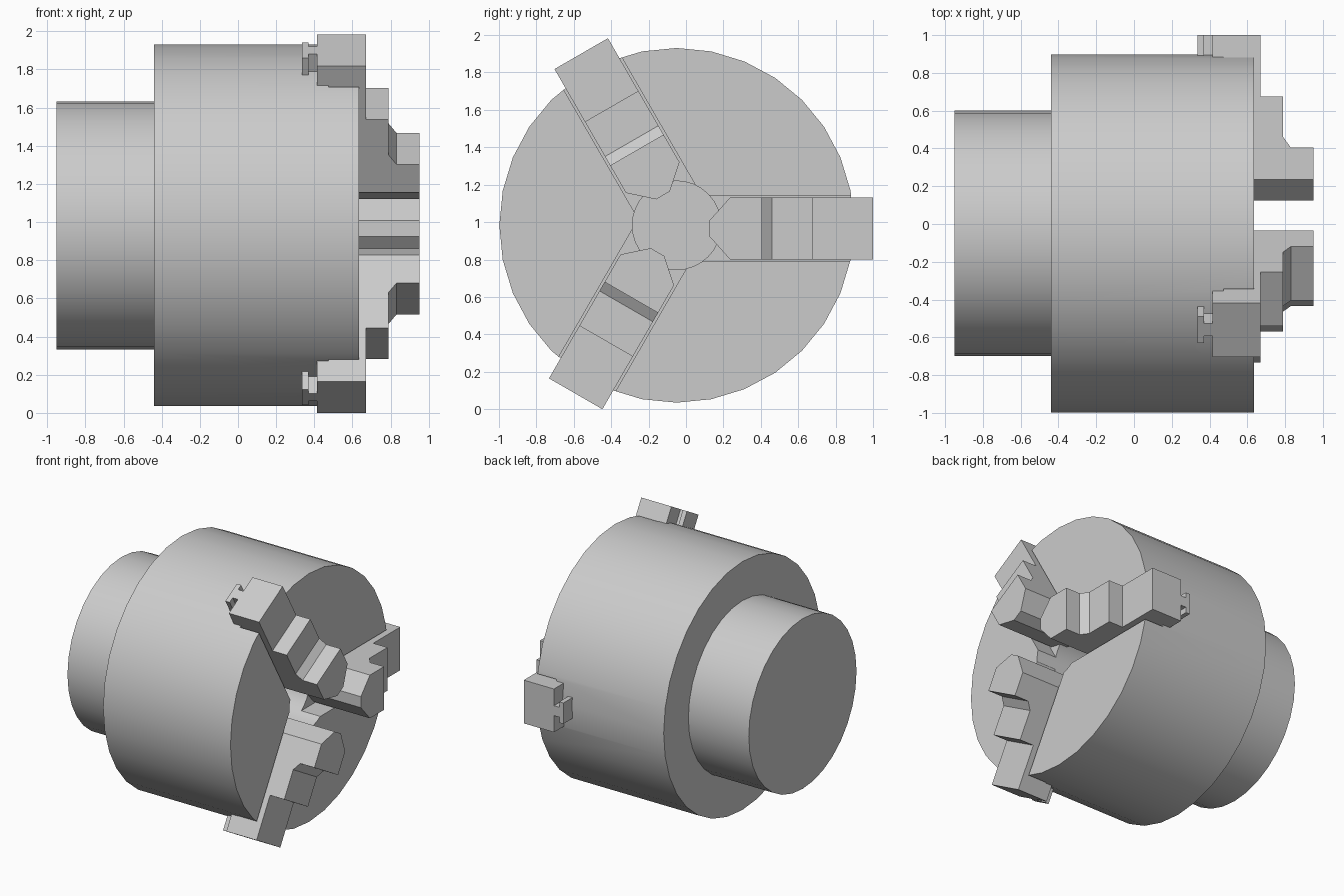
import bpy, bmesh
from math import pi, radians
from mathutils import Matrix, Vector

if "Cube" in bpy.data.objects:
    bpy.data.objects.remove(bpy.data.objects["Cube"])

CY, CZ = -0.05, 0.983      # spindle axis position
SHIFT = -0.017             # sideways offset of each jaw from the axis
HALF = 0.165               # half width of a jaw


def cylinder(name, x0, x1, radius):
    bpy.ops.mesh.primitive_cylinder_add(
        vertices=32, radius=radius, depth=x1 - x0,
        location=((x0 + x1) / 2, CY, CZ), rotation=(0, pi / 2, 0))
    ob = bpy.context.object
    ob.name = name
    return ob


def add_box(bm, x, r, t):
    """Box spanning (min, max) ranges along x, radius and tangent."""
    size = Vector((x[1] - x[0], r[1] - r[0], t[1] - t[0]))
    mid = Vector((sum(x) / 2, sum(r) / 2, sum(t) / 2))
    bmesh.ops.create_cube(bm, size=1, matrix=Matrix.Translation(mid) @ Matrix.Diagonal(size.to_4d()))


def finish(bm, name, angle):
    """Turn a bmesh built around the axis into an object at the given clock angle."""
    bmesh.ops.recalc_face_normals(bm, faces=bm.faces)
    mesh = bpy.data.meshes.new(name)
    bm.to_mesh(mesh)
    bm.free()
    ob = bpy.data.objects.new(name, mesh)
    bpy.context.collection.objects.link(ob)
    ob.location = (0, CY, CZ)
    ob.rotation_euler = (angle, 0, 0)
    return ob


def cut(target, cutter):
    mod = target.modifiers.new("cut", 'BOOLEAN')
    mod.operation = 'DIFFERENCE'
    mod.solver = 'EXACT'
    mod.object = cutter
    bpy.context.view_layer.objects.active = target
    bpy.ops.object.modifier_apply(modifier=mod.name)
    bpy.data.objects.remove(cutter)


def make_jaw(name, angle):
    # Stepped side profile as (radius, x)
    profile = [(1.05, 0.415), (1.05, 0.67), (0.725, 0.67), (0.725, 0.79),
               (0.51, 0.79), (0.455, 0.83), (0.455, 0.95), (0.175, 0.95),
               (0.175, 0.415)]
    bm = bmesh.new()
    face = bm.faces.new([bm.verts.new((x, r, SHIFT - HALF)) for r, x in profile])
    ext = bmesh.ops.extrude_face_region(bm, geom=[face])
    verts = [v for v in ext["geom"] if isinstance(v, bmesh.types.BMVert)]
    bmesh.ops.translate(bm, verts=verts, vec=(0, 0, 2 * HALF))
    # Bevelled gripping tip
    for side in (-1, 1):
        res = bmesh.ops.bisect_plane(
            bm, geom=bm.verts[:] + bm.edges[:] + bm.faces[:],
            plane_co=(0, 0.285, SHIFT + side * HALF),
            plane_no=(0, -(HALF - 0.042), side * 0.11), clear_outer=True)
        edges = [e for e in res["geom_cut"] if isinstance(e, bmesh.types.BMEdge)]
        bmesh.ops.contextual_create(bm, geom=edges)
    # T-shaped foot: neck and flange
    add_box(bm, (0.37, 0.415), (0.3, 1.05), (SHIFT - 0.038, SHIFT + 0.038))
    add_box(bm, (0.335, 0.37), (0.3, 1.05), (SHIFT - 0.08, SHIFT + 0.08))
    return finish(bm, name, angle)


# Rear hub and main body with a blind centre bore
hub = cylinder("rear_hub", -0.95, -0.44, 0.65)
body = cylinder("chuck_body", -0.44, 0.635, 0.948)
cut(body, cylinder("bore_cutter", -0.4, 0.8, 0.237))

# Three jaws, each in its own radial groove
for i in range(3):
    angle = radians(120 * i)
    bm = bmesh.new()
    add_box(bm, (0.475, 0.8), (0.1, 1.2), (SHIFT - 0.1775, SHIFT + 0.1775))
    groove = finish(bm, "groove_cutter", angle)
    bpy.context.view_layer.update()
    cut(body, groove)
    make_jaw(f"jaw_{i + 1}", angle)

# Smooth round walls, crisp rims
bpy.ops.object.select_all(action='DESELECT')
for ob in (hub, body):
    ob.select_set(True)
bpy.context.view_layer.objects.active = body
bpy.ops.object.shade_smooth_by_angle(angle=radians(30))
